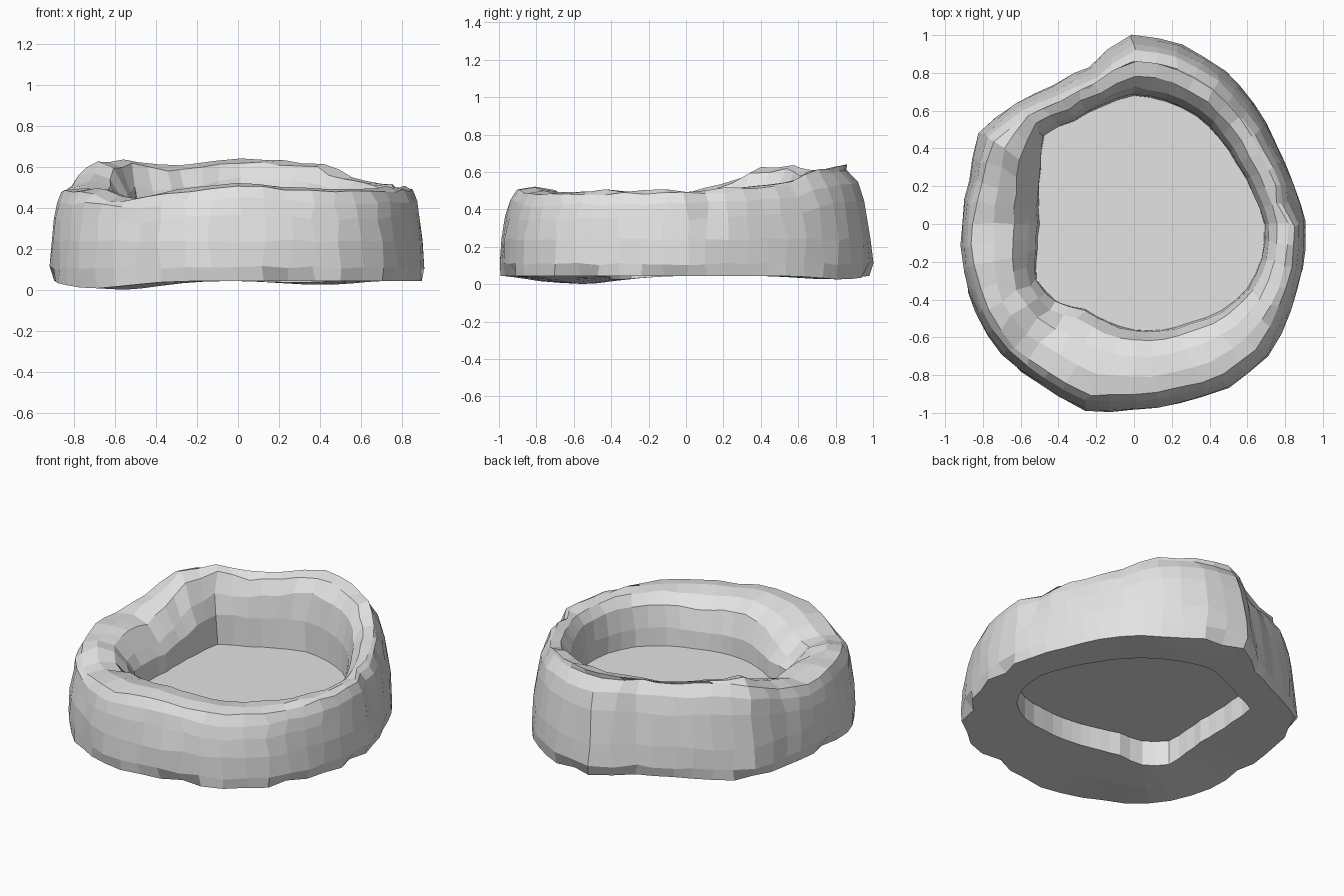
import bpy, bmesh, math, random
from mathutils import Vector

random.seed(7)
cube = bpy.data.objects.get("Cube")
if cube:
    bpy.data.objects.remove(cube, do_unlink=True)

stone = bpy.data.materials.new("pale grey stone")
stone.use_nodes = True
grey = (0.77, 0.77, 0.77, 1)
stone.diffuse_color = grey
stone.node_tree.nodes["Principled BSDF"].inputs["Base Color"].default_value = grey

# Hand-shaped outlines, one value every 15 degrees counter-clockwise from +x
OUTER = [.91, .87, .865, .9, .945, .985, 1.0, .865, .85, .9, .95, .905,
         .91, .94, .96, .985, .985, 1.02, .99, .98, 1.0, .995, .95, .925]
INNER = [.69, .65, .63, .64, .66, .67, .68, .645, .63, .67, .57, .52,
         .5, .53, .595, .58, .52, .535, .56, .58, .6, .65, .69, .7]
HEIGHT = [.5, .51, .53, .55, .61, .63, .64, .62, .61, .64, .62, .53,
          .49, .5, .49, .49, .47, .5, .52, .51, .49, .5, .5, .5]
SEGMENTS = 48
FLOOR_Z = 0.19


def sample(table, t):
    """Linear lookup around the closed outline, t from 0 to 1."""
    f = t * len(table)
    i = int(f)
    return table[i % len(table)] * (1 - f + i) + table[(i + 1) % len(table)] * (f - i)


def polar(radius, angle, z):
    return Vector((radius * math.cos(angle), radius * math.sin(angle), z))


def section(t):
    """Cross-section of the rim wall: outside, crest, inside, underside."""
    R, r, h = (sample(table, t) for table in (OUTER, INNER, HEIGHT))
    w = R - r
    a = math.tau * t
    back, front = max(math.sin(a), 0), max(-math.sin(a), 0)
    right = max(-math.cos(a), 0)
    # the wall leans in most at the back and least at the sides
    lean = R * (.09 - .025 * abs(math.cos(a)) + .05 * back)
    chip = random.choice((.95, .98, .985, .995, 1))
    # the hollow underneath is narrower along the front
    under = r - .09 * front ** 4
    return [(R * chip, .045), (R, .11), (R - lean * .08, .24),
            (R - lean * .33, h * .7), (R - lean * .58, h * .86), (R - lean, h * .97),
            (r + w * .58, h), (r + w * .33, h * (.975 - .03 * right)),
            (r + w * .13, h * (.86 - .12 * right)), (r + w * .02, h * .6),
            (r, FLOOR_Z), (under, FLOOR_Z - .005), (under, .045), (r + w * .5, .045)]


def sag(p):
    """How far the underside bulges below its flat level."""
    front = (p.xy - Vector((-.6, -.58))).length / .3
    back = (p.xy - Vector((.4, .8))).length / .25
    return .045 * math.exp(-front ** 2) + .02 * math.exp(-back ** 2)


def finish(bm, name):
    mesh = bpy.data.meshes.new(name)
    bmesh.ops.recalc_face_normals(bm, faces=bm.faces)
    bm.to_mesh(mesh)
    bm.free()
    mesh.materials.append(stone)
    obj = bpy.data.objects.new(name, mesh)
    bpy.context.collection.objects.link(obj)


# Rim wall, with chipped facets
bm = bmesh.new()
rings = []
for s in range(SEGMENTS):
    t = s / SEGMENTS
    ring = []
    for k, (radius, z) in enumerate(section(t)):
        angle = math.tau * t
        if 1 <= k <= 9:
            angle += random.uniform(-.02, .02)
            radius += random.uniform(-.006, .004)
            z += random.uniform(-.008, .008)
        p = polar(radius, angle, z)
        if k in (0, 12, 13):
            p.z -= sag(p)
        # narrow crack in the left wall
        if s == 1 and 3 <= k <= 6:
            p.x -= .03
        # gouge in the front right crest
        if s in (30, 31) and 5 <= k <= 8:
            p.z -= .04
        ring.append(bm.verts.new(p))
    rings.append(ring)
for s, ring in enumerate(rings):
    after = rings[(s + 1) % SEGMENTS]
    for k in range(len(ring)):
        m = (k + 1) % len(ring)
        bm.faces.new((ring[k], after[k], after[m], ring[m]))
finish(bm, "rock_rim")

# Flat floor inside the ring
bm = bmesh.new()
bm.faces.new([bm.verts.new(polar(sample(INNER, s / SEGMENTS) + .004,
                                 math.tau * s / SEGMENTS, FLOOR_Z))
              for s in range(SEGMENTS)])
finish(bm, "basin_floor")
